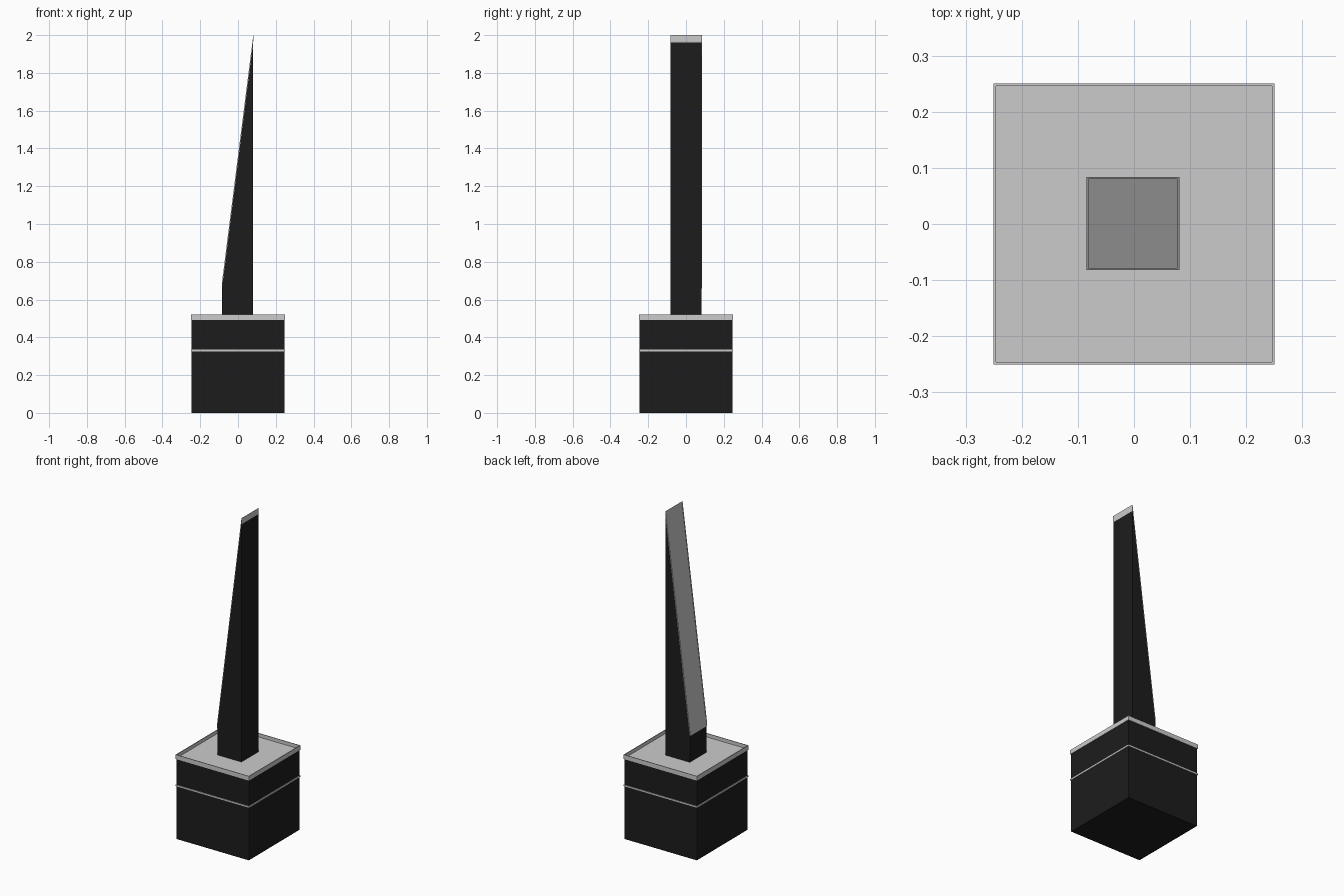
import bpy, bmesh

if "Cube" in bpy.data.objects:
    bpy.data.objects.remove(bpy.data.objects["Cube"])

black = bpy.data.materials.new("black")
black.diffuse_color = (0.012, 0.012, 0.012, 1)
black.use_nodes = True
black.node_tree.nodes["Principled BSDF"].inputs["Base Color"].default_value = black.diffuse_color


def finish(name, bm, mat=None):
    bmesh.ops.recalc_face_normals(bm, faces=bm.faces)
    me = bpy.data.meshes.new(name)
    bm.to_mesh(me)
    bm.free()
    ob = bpy.data.objects.new(name, me)
    bpy.context.collection.objects.link(ob)
    if mat:
        me.materials.append(mat)
    return ob


def stack(name, rings, mat=None):
    """Join square rings (centre x, centre y, half size, z at centre, slope in x) and cap both ends."""
    bm = bmesh.new()
    loops = []
    for cx, cy, h, z, s in rings:
        loops.append([bm.verts.new((cx + i * h, cy + j * h, z + s * i * h))
                      for i, j in ((-1, -1), (1, -1), (1, 1), (-1, 1))])
    for a, b in zip(loops, loops[1:]):
        for k in range(4):
            n = (k + 1) % 4
            bm.faces.new((a[k], a[n], b[n], b[k]))
    bm.faces.new(loops[0])
    bm.faces.new(loops[-1])
    return finish(name, bm, mat)


def tray(name, cx, cy, half, low, high, wall, depth, slope=0.0):
    """Shallow tray with a thin raised lip, optionally sheared along x."""
    return stack(name, [(cx, cy, half, low, slope), (cx, cy, half, high, slope),
                        (cx, cy, half - wall, high, slope),
                        (cx, cy, half - wall, high - depth, slope)])


# Plinth with trim band and lipped top
stack("plinth", [(0, 0, 0.246, 0, 0), (0, 0, 0.246, 0.495, 0)], black)
stack("trim_band", [(0, 0, 0.25, 0.326, 0), (0, 0, 0.25, 0.335, 0)])
tray("plinth_top", 0, 0, 0.25, 0.493, 0.52, 0.004, 0.022)

# Column cut at a steep slant, capped by a sheared tray
CX, CY, HALF = -0.002, 0.001, 0.083
SLOPE = 1.31 / (2 * HALF)
MID = (0.69 + 2.0) / 2
stack("column", [(CX, CY, HALF - 0.001, 0.496, 0),
                 (CX, CY, HALF - 0.001, MID - 0.028, SLOPE)], black)
tray("slanted_cap", CX, CY, HALF, MID - 0.031, MID, 0.004, 0.02, SLOPE)
